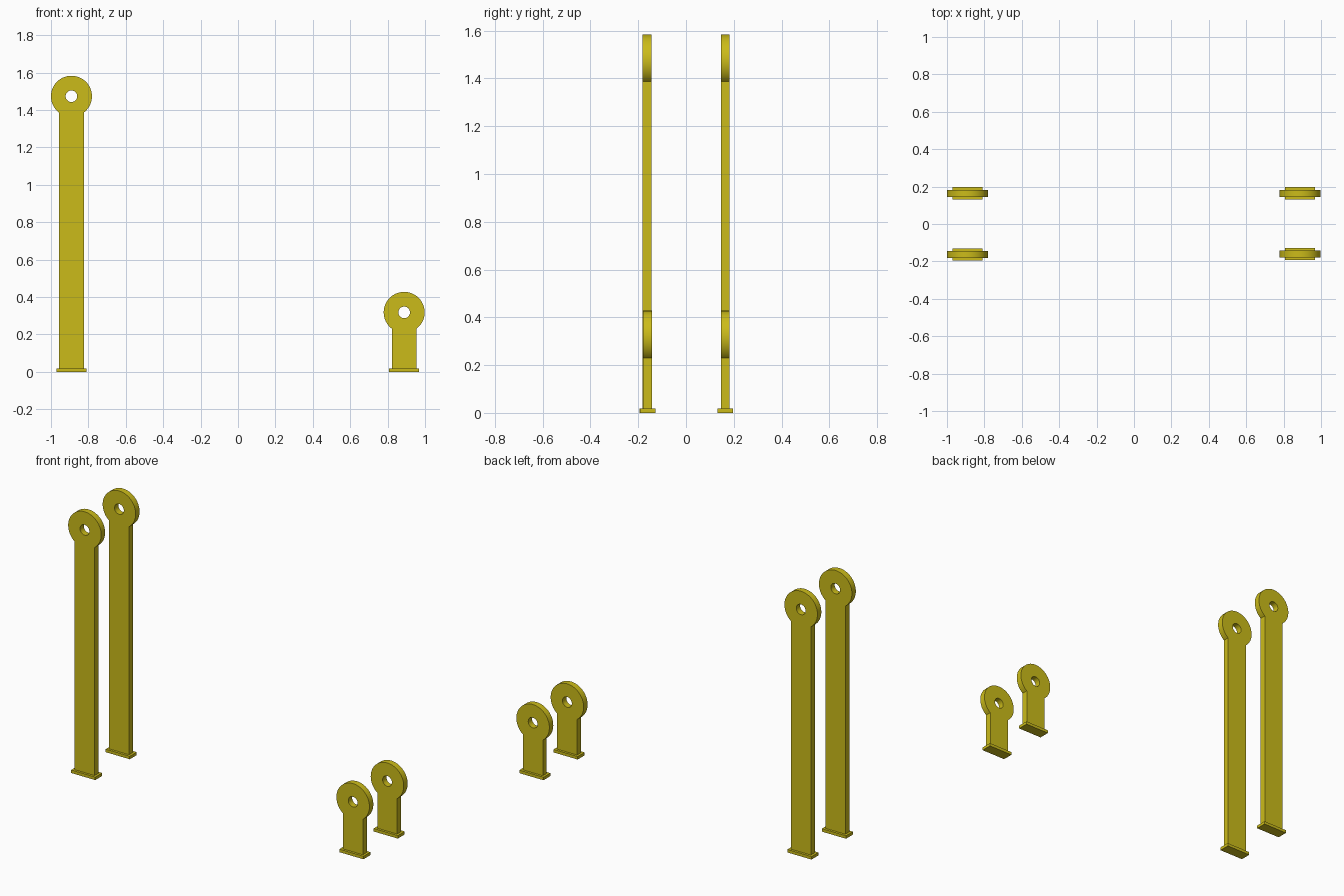
import bpy
import bmesh
import math

if "Cube" in bpy.data.objects:
    bpy.data.objects.remove(bpy.data.objects["Cube"])

HEAD_R, HOLE_R = 0.1095, 0.031
HALF_W, THICK = 0.066, 0.037
FOOT = (0.16, 0.065, 0.018)

yellow = bpy.data.materials.new("yellow")
yellow.diffuse_color = (0.6, 0.5, 0.01, 1)
yellow.use_nodes = True
yellow.node_tree.nodes["Principled BSDF"].inputs["Base Color"].default_value = yellow.diffuse_color


def finish(bm, name, location):
    bmesh.ops.recalc_face_normals(bm, faces=bm.faces)
    mesh = bpy.data.meshes.new(name)
    bm.to_mesh(mesh)
    bm.free()
    mesh.materials.append(yellow)
    obj = bpy.data.objects.new(name, mesh)
    obj.location = location
    bpy.context.collection.objects.link(obj)
    bpy.ops.object.select_all(action='DESELECT')
    obj.select_set(True)
    bpy.context.view_layer.objects.active = obj
    bpy.ops.object.shade_smooth_by_angle(angle=math.radians(30))
    return obj


def loop(bm, points):
    verts = [bm.verts.new((x, -THICK / 2, z)) for x, z in points]
    return [bm.edges.new((v, verts[i - 1])) for i, v in enumerate(verts)]


def bracket(name, x, y, eye_z):
    # upright with round eye: keyhole outline, pierced and extruded
    gap = math.asin(HALF_W / HEAD_R)
    start, sweep, n = -math.pi / 2 + gap, 2 * (math.pi - gap), 56
    outline = [(HEAD_R * math.cos(start + sweep * i / n),
                eye_z + HEAD_R * math.sin(start + sweep * i / n)) for i in range(n + 1)]
    outline += [(-HALF_W, FOOT[2]), (HALF_W, FOOT[2])]
    hole = [(HOLE_R * math.cos(math.tau * i / 32),
             eye_z + HOLE_R * math.sin(math.tau * i / 32)) for i in range(32)]
    bm = bmesh.new()
    edges = loop(bm, outline) + loop(bm, hole)
    bmesh.ops.triangle_fill(bm, edges=edges, use_beauty=True, use_dissolve=False)
    ext = bmesh.ops.extrude_face_region(bm, geom=bm.faces[:], use_keep_orig=True)
    moved = [g for g in ext["geom"] if isinstance(g, bmesh.types.BMVert)]
    bmesh.ops.translate(bm, verts=moved, vec=(0, THICK, 0))
    finish(bm, name + "_upright", (x, y, 0))

    # foot plate
    bm = bmesh.new()
    bmesh.ops.create_cube(bm, size=1)
    bmesh.ops.scale(bm, verts=bm.verts, vec=FOOT)
    finish(bm, name + "_foot", (x, y, FOOT[2] / 2))


bracket("tall_front", -0.8905, -0.163, 1.4735)
bracket("tall_back", -0.8905, 0.164, 1.4735)
bracket("short_front", 0.8885, -0.161, 0.318)
bracket("short_back", 0.8885, 0.164, 0.318)
